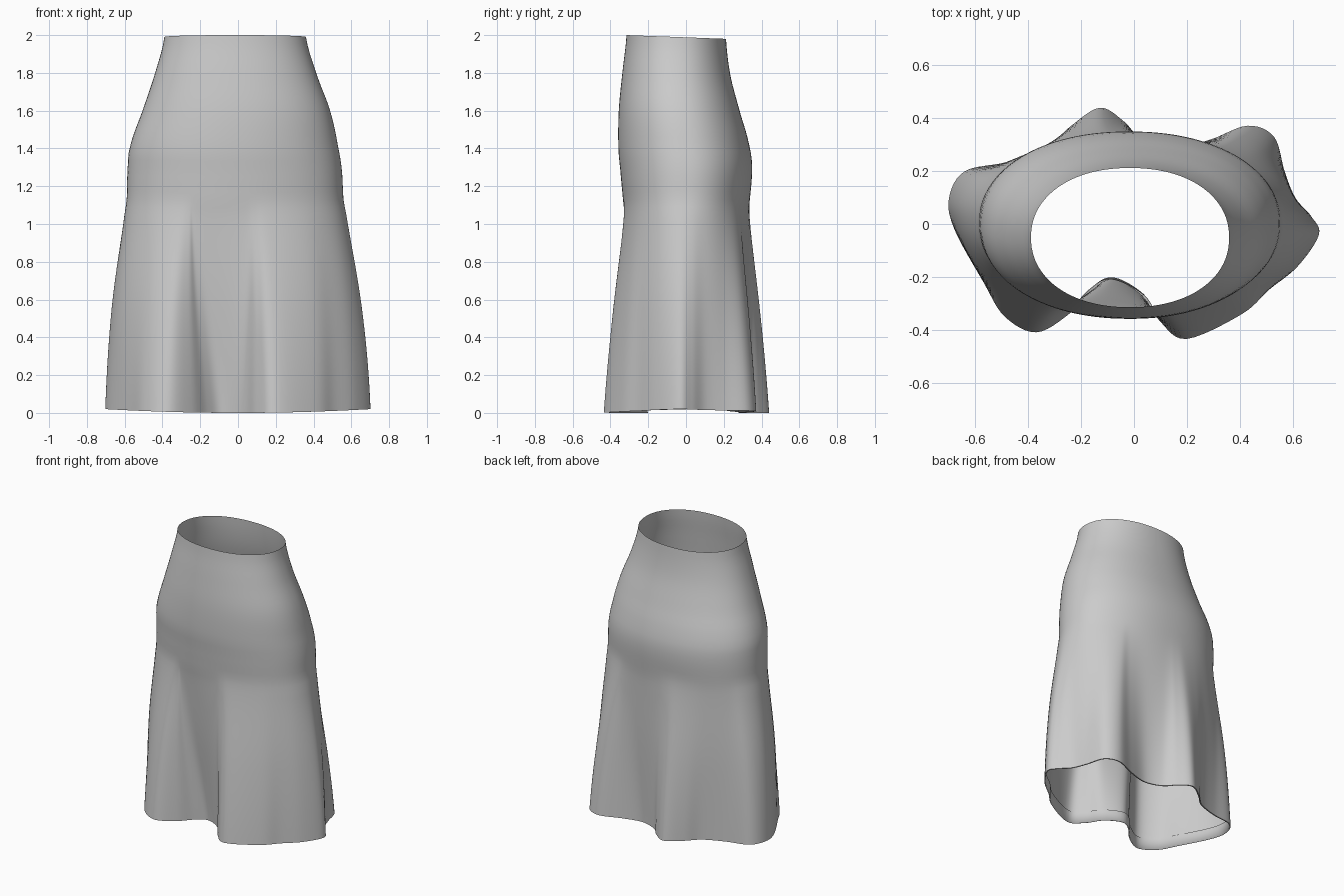
import bpy, bmesh, math
from mathutils import Vector

cube = bpy.data.objects.get("Cube")
if cube:
    bpy.data.objects.remove(cube, do_unlink=True)

# Body profile from hem to waist: height, left x, right x, front y, back y
PROFILE = [(0, -.66, .64, -.35, .35), (.5, -.64, .61, -.345, .345),
           (1.05, -.595, .565, -.33, .333), (1.28, -.585, .55, -.347, .35),
           (1.4, -.572, .53, -.358, .338), (1.6, -.505, .487, -.356, .285),
           (1.8, -.44, .415, -.337, .235), (2, -.39, .36, -.315, .212)]

# Wavy hem outline, counter-clockwise from the right
HEM = [(.70, -.04), (.62, -.16), (.51, -.25), (.41, -.34), (.2, -.435), (.1, -.37),
       (.03, -.27), (-.08, -.21), (-.16, -.25), (-.245, -.34), (-.37, -.41),
       (-.49, -.35), (-.57, -.22), (-.68, -.02), (-.70, .1), (-.64, .2), (-.48, .235),
       (-.33, .29), (-.24, .37), (-.13, .44), (-.04, .39), (.03, .32), (.15, .285),
       (.29, .32), (.43, .372), (.53, .33), (.57, .2), (.61, .1), (.67, .03)]
STEPS = 6
RINGS = 48
FLARE = 1.12


def spline(a, b, c, d, t):
    """Catmull-Rom point between b and c."""
    return tuple(.5 * (2 * q + (r - p) * t + (2 * p - 5 * q + 4 * r - s) * t * t
                       + (3 * q - p - 3 * r + s) * t ** 3)
                 for p, q, r, s in zip(a, b, c, d))


def profile_at(z):
    i = max(k for k in range(len(PROFILE) - 1) if PROFILE[k][0] <= z)
    low, high = PROFILE[i], PROFILE[i + 1]
    t = (z - low[0]) / (high[0] - low[0])
    return spline(PROFILE[max(i - 1, 0)], low, high,
                  PROFILE[min(i + 2, len(PROFILE) - 1)], t)[1:]


def body_point(angle, z):
    """Slightly squared oval section of the body."""
    x0, x1, y0, y1 = profile_at(z)
    c, s = math.cos(angle), math.sin(angle)
    power = 2 / 2.15
    return Vector(((x0 + x1) / 2 + (x1 - x0) / 2 * math.copysign(abs(c) ** power, c),
                   (y0 + y1) / 2 + (y1 - y0) / 2 * math.copysign(abs(s) ** power, s)))


n = len(HEM)
hem = [Vector(spline(HEM[i - 1], HEM[i], HEM[(i + 1) % n], HEM[(i + 2) % n], j / STEPS))
       for i in range(n) for j in range(STEPS)]
angles = [math.atan2(p.y / .35, p.x / .58) for p in hem]


def ring(z):
    """Blend the oval body into the wavy hem."""
    flare = max(0, 1 - z / FLARE)
    flare = flare * .8 + .2 * flare * flare * (3 - 2 * flare)
    points = []
    for p, a in zip(hem, angles):
        q = body_point(a, z).lerp(p, flare)
        lift = .02 * (p.x / .7) ** 2 * (1 - z / 2)
        dip = .02 * (q.y + .315) / .53 * max(0, z - 1.5) * 2
        points.append(Vector((q.x, q.y, z + lift - dip)))
    return points


def inset(points, amount):
    result = []
    for i, p in enumerate(points):
        d = points[(i + 1) % len(points)] - points[i - 1]
        result.append(p + Vector((d.y, -d.x, 0)).normalized() * -amount)
    return result


def loft(name, rings, material):
    bm = bmesh.new()
    rows = [[bm.verts.new(p) for p in r] for r in rings]
    for low, high in zip(rows, rows[1:]):
        for i in range(len(low)):
            j = (i + 1) % len(low)
            bm.faces.new((low[i], low[j], high[j], high[i]))
    mesh = bpy.data.meshes.new(name)
    bm.to_mesh(mesh)
    bm.free()
    mesh.materials.append(material)
    mesh.shade_smooth()
    obj = bpy.data.objects.new(name, mesh)
    bpy.context.collection.objects.link(obj)
    return obj


grey = bpy.data.materials.new("grey cloth")
grey.use_nodes = True
colour = (.6, .6, .6, 1)
grey.diffuse_color = colour
grey.node_tree.nodes["Principled BSDF"].inputs["Base Color"].default_value = colour

# The outline runs clockwise, so reverse it to face the cloth outwards
hem.reverse()
angles.reverse()

# Skirt body
loft("skirt", [ring(2 * k / RINGS) for k in range(RINGS + 1)], grey)

# Turned-up hem facing on the inside
facing = [ring(0), inset(ring(0), .008), inset(ring(.08), .008)]
loft("hem_facing", facing[::-1], grey)
